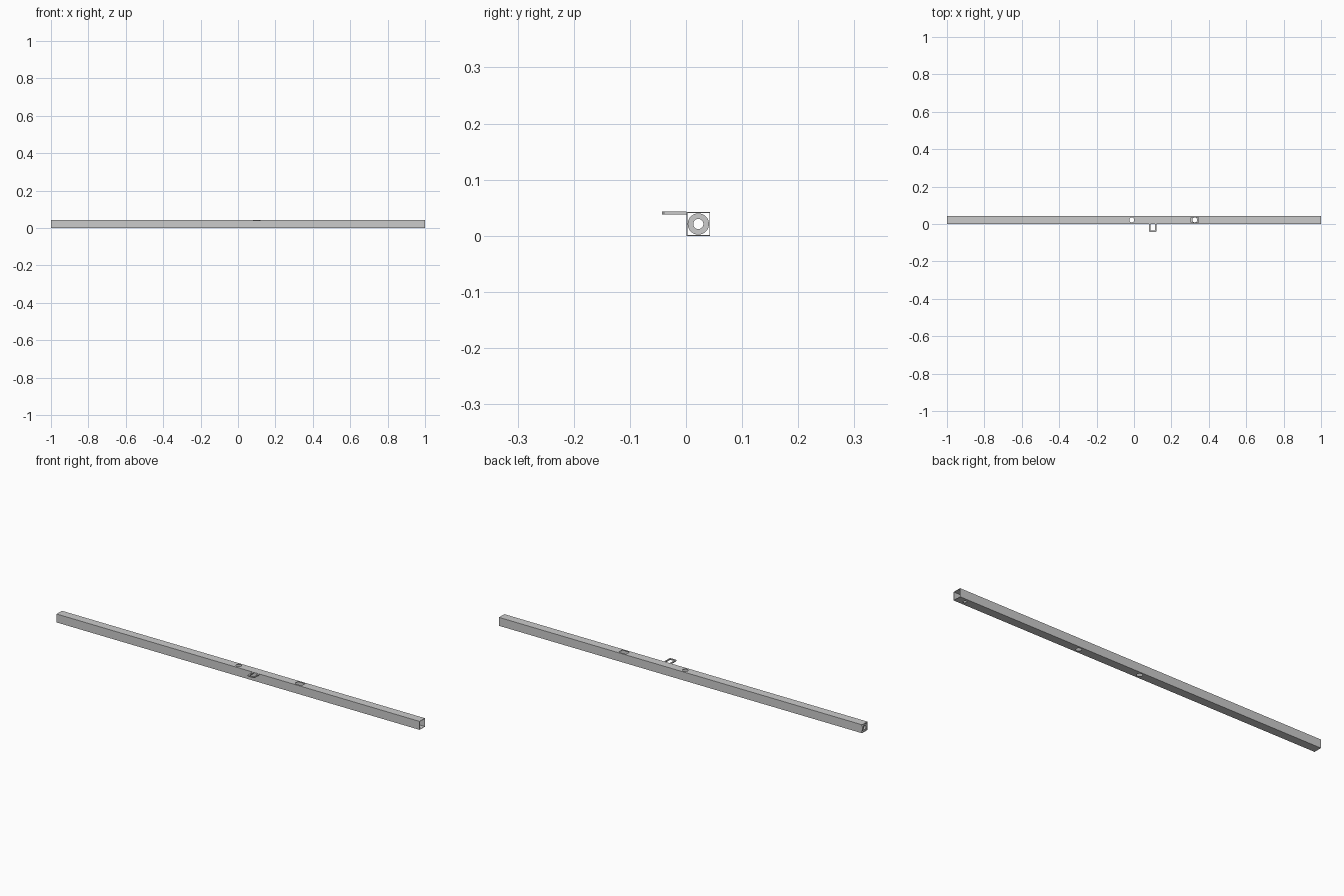
import bpy, bmesh, math
from mathutils import Matrix, Vector

if "Cube" in bpy.data.objects:
    bpy.data.objects.remove(bpy.data.objects["Cube"])

S = 0.042      # tube side
W = 0.0015     # wall thickness
C = S / 2 + 0.001


def finish(name, bm):
    bmesh.ops.recalc_face_normals(bm, faces=bm.faces)
    me = bpy.data.meshes.new(name)
    bm.to_mesh(me)
    bm.free()
    ob = bpy.data.objects.new(name, me)
    bpy.context.scene.collection.objects.link(ob)
    return ob


def box(name, center, size):
    bm = bmesh.new()
    bmesh.ops.create_cube(bm, size=1, matrix=Matrix.Translation(center) @ Matrix.Diagonal((*size, 1)))
    return finish(name, bm)


def cylinder(name, center, r, depth):
    bm = bmesh.new()
    bmesh.ops.create_cone(bm, cap_ends=True, segments=32, radius1=r, radius2=r,
                          depth=depth, matrix=Matrix.Translation(center))
    return finish(name, bm)


def cut(target, cutter):
    cutter.hide_render = True
    m = target.modifiers.new("cut", 'BOOLEAN')
    m.operation = 'DIFFERENCE'
    m.solver = 'EXACT'
    m.object = cutter
    bpy.context.view_layer.objects.active = target
    bpy.ops.object.modifier_apply(modifier=m.name)
    bpy.data.objects.remove(cutter)


# Hollow square tube, open at both ends
tube = box("square_tube", (0, C, S / 2), (2, S, S))
cut(tube, box("bore_cutter", (0, C, S / 2), (2.1, S - 2 * W, S - 2 * W)))

# Round through hole, slot over a round hole, small hole below the end
cut(tube, cylinder("hole_cutter", (-0.012, C, S / 2), 0.013, 0.1))
cut(tube, cylinder("lower_hole_cutter", (0.325, C, 0), 0.013, 0.02))
cut(tube, box("slot_cutter", (0.325, C, S), (0.040, 0.026, 0.02)))
cut(tube, cylinder("end_hole_cutter", (0.955, C, 0), 0.008, 0.02))

# Round bushing inside the left end
bm = bmesh.new()
n = 32
profile = [(-1.0, 0.009), (-1.0, 0.0190), (-0.99, 0.0190), (-0.99, 0.009)]
rings = []
for i in range(n):
    a = 2 * math.pi * i / n
    rings.append([bm.verts.new((x, C + r * math.cos(a), S / 2 + r * math.sin(a))) for x, r in profile])
for i in range(n):
    p, q = rings[i], rings[(i + 1) % n]
    for k in range(4):
        bm.faces.new((p[k], p[(k + 1) % 4], q[(k + 1) % 4], q[k]))
bushing = finish("end_bushing", bm)
bpy.context.view_layer.objects.active = bushing
bushing.select_set(True)
bpy.ops.object.shade_smooth_by_angle()

# Flat U-shaped loop on the front face
h, t, y0, y1 = 0.019, 0.007, C - S / 2, -0.043
outline = [(-h, y0), (-h, y1 + 0.004), (-h + 0.004, y1), (h - 0.004, y1), (h, y1 + 0.004), (h, y0),
           (h - t, y0), (h - t, y1 + t), (-h + t, y1 + t), (-h + t, y0)]
bm = bmesh.new()
face = bm.faces.new([bm.verts.new((0.1 + x, y, 0.038)) for x, y in outline])
ext = bmesh.ops.extrude_face_region(bm, geom=[face])
bmesh.ops.translate(bm, vec=Vector((0, 0, 0.005)),
                    verts=[v for v in ext["geom"] if isinstance(v, bmesh.types.BMVert)])
finish("front_loop", bm)
